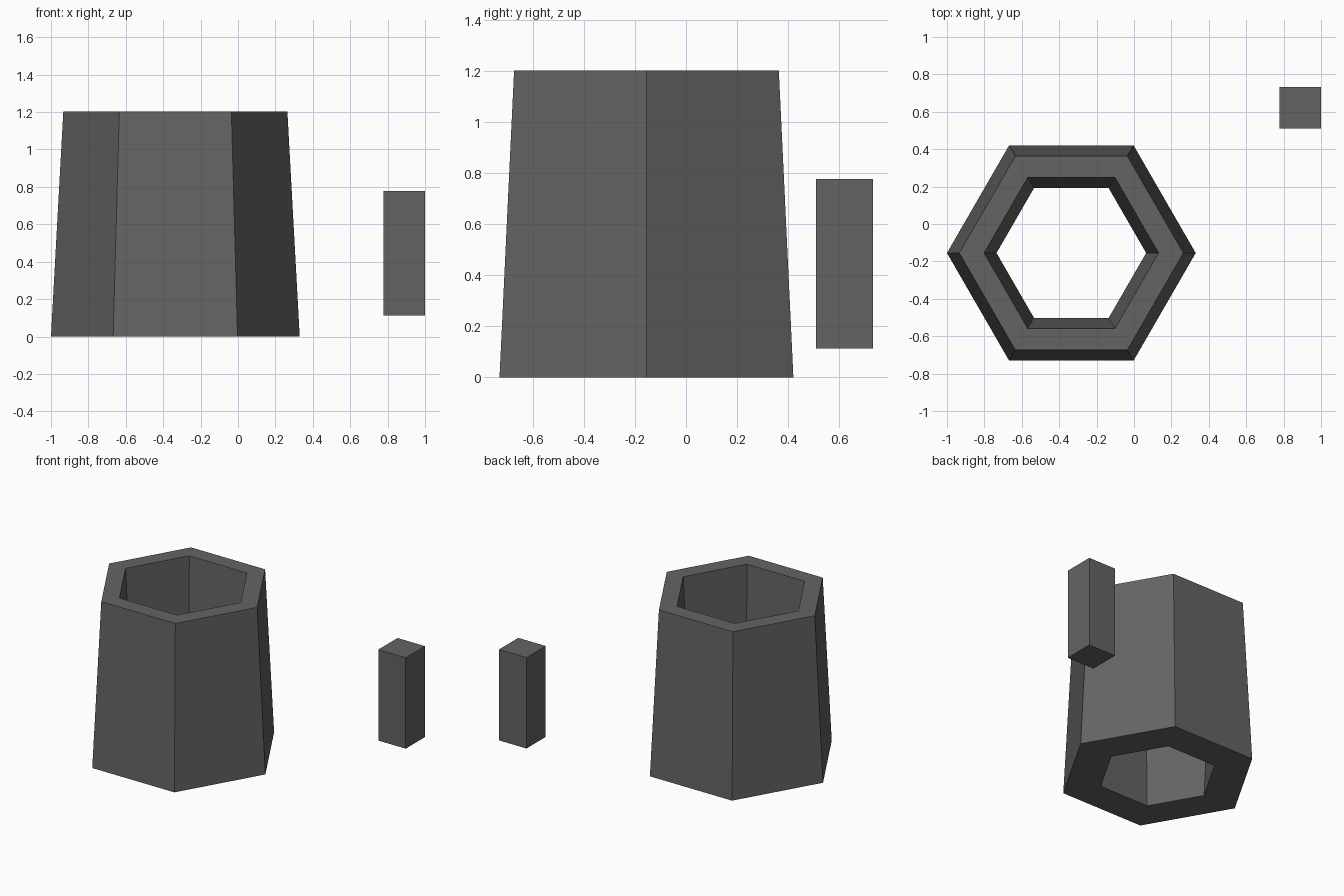
import bpy, bmesh, math

if "Cube" in bpy.data.objects:
    bpy.data.objects.remove(bpy.data.objects["Cube"])

# One dark grey for everything
grey = bpy.data.materials.new("dark grey")
grey.diffuse_color = (0.127, 0.127, 0.127, 1)
grey.use_nodes = True
grey.node_tree.nodes["Principled BSDF"].inputs["Base Color"].default_value = grey.diffuse_color


def make_object(name, bm):
    bmesh.ops.recalc_face_normals(bm, faces=bm.faces[:])
    mesh = bpy.data.meshes.new(name)
    bm.to_mesh(mesh)
    bm.free()
    mesh.materials.append(grey)
    obj = bpy.data.objects.new(name, mesh)
    bpy.context.collection.objects.link(obj)
    return obj


def ring(bm, radius, z, sides=6):
    return [bm.verts.new((radius * math.cos(math.tau * i / sides),
                          radius * math.sin(math.tau * i / sides), z))
            for i in range(sides)]


# Hollow hexagonal tube: outside tapers upward, bore tapers downward
HEIGHT = 1.204
bm = bmesh.new()
profile = [(0.665, 0), (0.599, HEIGHT), (0.466, HEIGHT), (0.4, 0)]
rings = [ring(bm, r, z) for r, z in profile]
for k in range(4):
    a, b = rings[k], rings[(k + 1) % 4]
    for i in range(6):
        j = (i + 1) % 6
        bm.faces.new((a[i], a[j], b[j], b[i]))
tube = make_object("hexagonal_tube", bm)
tube.location = (-0.335, -0.155, 0)

# Small floating square post beside the tube
bm = bmesh.new()
bmesh.ops.create_cube(bm, size=1)
bmesh.ops.scale(bm, vec=(0.222, 0.222, 0.665), verts=bm.verts[:])
post = make_object("square_post", bm)
post.location = (0.889, 0.621, 0.446)
